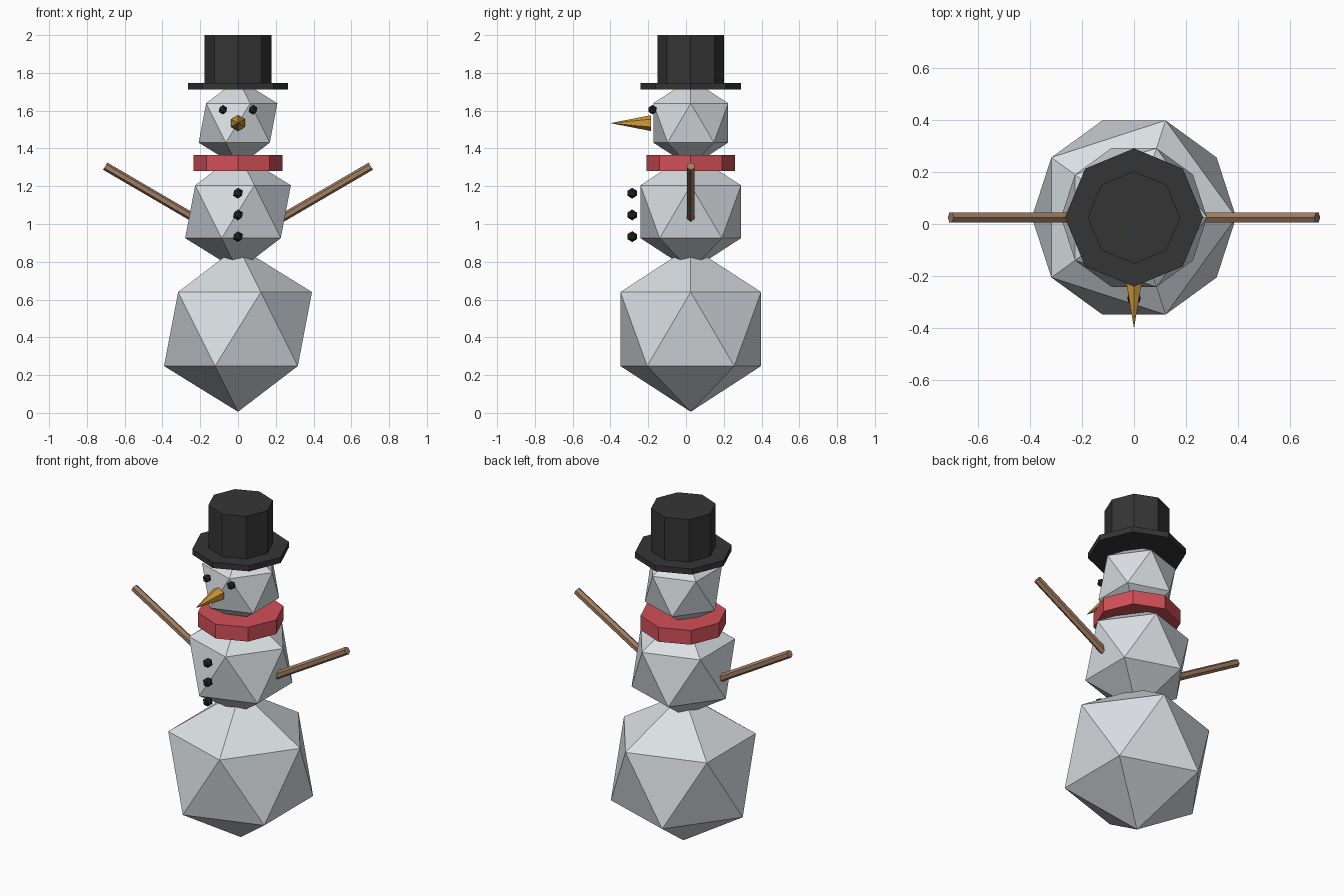
import bpy
from math import radians
from mathutils import Vector

cube = bpy.data.objects.get("Cube")
if cube:
    bpy.data.objects.remove(cube, do_unlink=True)

Y = 0.025  # depth of the body's axis


def material(name, r, g, b):
    m = bpy.data.materials.new(name)
    m.use_nodes = True
    m.diffuse_color = (r, g, b, 1)
    bsdf = next(n for n in m.node_tree.nodes if n.type == 'BSDF_PRINCIPLED')
    bsdf.inputs["Base Color"].default_value = (r, g, b, 1)
    return m


snow = material("snow", 0.70, 0.74, 0.77)
coal = material("coal black", 0.02, 0.02, 0.022)
felt = material("hat black", 0.036, 0.036, 0.036)
red = material("scarf red", 0.65, 0.08, 0.10)
orange = material("carrot orange", 0.65, 0.32, 0.04)
wood = material("wood brown", 0.36, 0.21, 0.12)


def finish(name, mat):
    ob = bpy.context.object
    ob.name = name
    ob.data.materials.append(mat)
    return ob


def ball(name, mat, r, x, y, z):
    bpy.ops.mesh.primitive_ico_sphere_add(subdivisions=1, radius=r, location=(x, y, z))
    return finish(name, mat)


def disc(name, mat, r, low, high):
    bpy.ops.mesh.primitive_cylinder_add(vertices=8, radius=r, depth=high - low,
                                        location=(0, Y, (low + high) / 2))
    return finish(name, mat)


# Snowballs
ball("lower_body", snow, 0.438, 0, Y, 0.444)
ball("upper_body", snow, 0.313, 0, Y, 1.065)
ball("head", snow, 0.233, 0, Y, 1.535)

# Scarf and hat
disc("scarf", red, 0.235, 1.28, 1.365)
disc("hat_brim", felt, 0.265, 1.712, 1.746)
disc("hat_crown", felt, 0.177, 1.74, 2.0)

# Buttons
for i, z in enumerate((0.933, 1.048, 1.163)):
    ball(f"button_{i + 1}", coal, 0.029, 0, -0.285, z)

# Carrot nose pointing forward
bpy.ops.mesh.primitive_cone_add(vertices=6, radius1=0.042, depth=0.215,
                                location=(0, -0.2925, 1.534),
                                rotation=(radians(90), 0, 0))
finish("nose", orange)

# Eyes and stick arms on both sides
for side, s in (("left", 1), ("right", -1)):
    ball(f"{side}_eye", coal, 0.025, s * 0.08, -0.178, 1.605)
    start, end = Vector((s * 0.23, Y, 1.03)), Vector((s * 0.703, Y, 1.306))
    # Tilting about y keeps one edge of the stick on top
    bpy.ops.mesh.primitive_cylinder_add(vertices=6, radius=0.022,
                                        depth=(end - start).length,
                                        location=(start + end) / 2,
                                        rotation=(0, s * radians(59.7), 0))
    arm = finish(f"{side}_arm", wood)
    arm.rotation_mode = 'QUATERNION'
    spin = Vector((0, 0, 1)).rotation_difference(end - start)
    arm.rotation_quaternion = spin @ Vector((0, 1, 0)).rotation_difference(Vector((1, 0, 0)))
